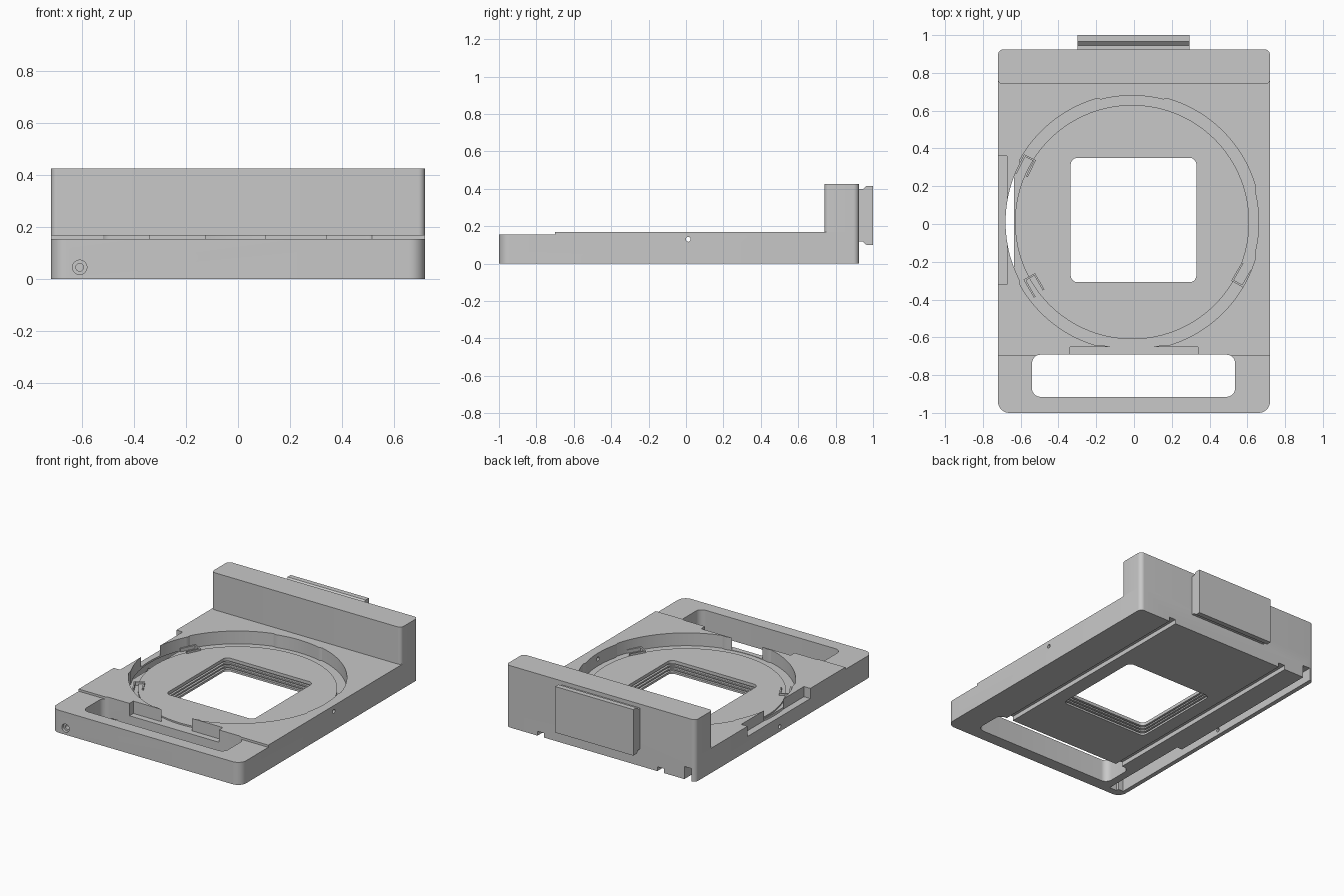
import bpy, bmesh
from math import sin, cos, pi, radians
from mathutils import Matrix, Vector

cube = bpy.data.objects.get("Cube")
if cube:
    bpy.data.objects.remove(cube, do_unlink=True)

grey = bpy.data.materials.new("matte_grey")
grey.use_nodes = True
tone = (0.58, 0.58, 0.58, 1)
grey.diffuse_color = tone
grey.node_tree.nodes["Principled BSDF"].inputs["Base Color"].default_value = tone


def prism(name, outline, low, high, axis="z"):
    """Extrude a 2D outline along z, or along x / y with (y, z) / (x, z) outlines."""
    place = {"z": lambda a, b, c: (a, b, c),
             "x": lambda a, b, c: (c, a, b),
             "y": lambda a, b, c: (a, c, b)}[axis]
    bm = bmesh.new()
    face = bm.faces.new([bm.verts.new(place(a, b, low)) for a, b in outline])
    moved = bmesh.ops.extrude_face_region(bm, geom=[face])["geom"]
    shift = Vector(place(0, 0, high - low))
    bmesh.ops.translate(bm, vec=shift, verts=[v for v in moved if isinstance(v, bmesh.types.BMVert)])
    bmesh.ops.recalc_face_normals(bm, faces=bm.faces)
    mesh = bpy.data.meshes.new(name)
    bm.to_mesh(mesh)
    bm.free()
    mesh.materials.append(grey)
    obj = bpy.data.objects.new(name, mesh)
    bpy.context.collection.objects.link(obj)
    return obj


def rounded(x0, x1, y0, y1, front, back=None, steps=8):
    """Rectangle outline with separate corner radii at the front and the back."""
    back = front if back is None else back
    corners = [(x1 - back, y1 - back, back, 0), (x0 + back, y1 - back, back, 1),
               (x0 + front, y0 + front, front, 2), (x1 - front, y0 + front, front, 3)]
    return [(cx + r * cos(pi / 2 * (q + i / steps)), cy + r * sin(pi / 2 * (q + i / steps)))
            for cx, cy, r, q in corners for i in range(steps + 1)]


def rect(x0, x1, y0, y1):
    return [(x0, y0), (x1, y0), (x1, y1), (x0, y1)]


def circle(cx, cy, r, n=24):
    return [(cx + r * cos(2 * pi * i / n), cy + r * sin(2 * pi * i / n)) for i in range(n)]


def window(grow=0):
    return rounded(-0.335 - grow, 0.33 + grow, -0.308 - grow, 0.35 + grow, 0.035 + grow)


def cut(target, outline, low, high, axis="z"):
    cutter = prism("cutter", outline, low, high, axis)
    cutter.hide_render = True
    mod = target.modifiers.new("cut", "BOOLEAN")
    mod.operation = "DIFFERENCE"
    mod.solver = "EXACT"
    mod.object = cutter
    bpy.context.view_layer.objects.active = target
    bpy.ops.object.modifier_apply(modifier=mod.name)
    bpy.data.objects.remove(cutter, do_unlink=True)


def smooth(obj):
    bpy.ops.object.select_all(action="DESELECT")
    obj.select_set(True)
    bpy.context.view_layer.objects.active = obj
    bpy.ops.object.shade_smooth_by_angle(angle=radians(30))


W, TOP, FLOOR, DISC = 0.72, 0.17, 0.082, 0.092
CX, CY = -0.01, 0.01

# Base plate with a lowered front strip and a finger slot
base = prism("base_plate", rounded(-W, W, -1, 0.925, 0.06, 0.03), 0, TOP)
cut(base, rect(-0.8, 0.8, -1.1, -0.7), 0.155, 0.3)
cut(base, rounded(-0.54, 0.535, -0.915, -0.692, 0.045), -0.1, 0.3)

# Round seat, slightly narrower at the four sides
seat = []
for i in range(240):
    a = 2 * pi * (i + 0.5) / 240
    off = abs((a + pi / 4) % (pi / 2) - pi / 4)
    r = 0.67 if off < radians(15) or cos(a) < -0.88 else 0.68
    seat.append((CX + r * cos(a), CY + r * sin(a)))
cut(base, seat, FLOOR, 0.3)

# Relief behind the finger slot and along the right side
cut(base, rect(-0.34, 0.34, -0.75, -0.65), 0.085, 0.3)
cut(base, rect(-0.8, -0.672, -0.32, 0.36), 0.1, 0.3)

# Square window with light-trap ridges
cut(base, window(), -0.1, 0.2)
for low in (0.014, 0.036, 0.058):
    cut(base, window(0.016), low, low + 0.012)

# Underside slide grooves, the deeper side channel and its cable branch
for x0, x1, y0, y1, depth in [(0.43, 0.48, -0.72, 1.1, 0.03), (-0.48, -0.43, -0.72, 1.1, 0.03),
                              (-0.69, -0.635, -0.93, 1.1, 0.087),
                              (-0.65, -0.595, -0.95, -0.28, 0.06)]:
    cut(base, rect(x0, x1, y0, y1), -0.1, depth)

# Small screw holes
cut(base, circle(-0.61, 0.045, 0.028), -1.1, -0.98, "y")
cut(base, circle(-0.61, 0.045, 0.015), -1.1, -0.92, "y")
cut(base, circle(0.012, 0.13, 0.013), 0.5, 0.8, "x")
cut(base, circle(0.012, 0.035, 0.013), -0.8, -0.66, "x")
smooth(base)

# Raised disc inside the seat
disc = prism("seat_disc", circle(CX, CY, 0.62, 120), FLOOR, DISC)
cut(disc, window(), 0, 0.2)
smooth(disc)

# Rear wall
smooth(prism("rear_wall", rounded(-W, W, 0.74, 0.925, 0.025, 0.03), TOP, 0.425))

# Flared mounting shoe on the back
half = [(0.92, 0.14), (0.945, 0.14), (0.965, 0.158), (1.0, 0.158)]
mid = 0.258
shoe = [(y, mid - h) for y, h in half] + [(y, mid + h) for y, h in reversed(half)]
prism("mounting_shoe", shoe, -0.3, 0.293, "x")

# Thin U-shaped spring clips standing in the seat
bent = [(0, 0), (0.11, 0), (0.11, 0.07), (0.01, 0.07),
        (0.01, 0.06), (0.1, 0.06), (0.1, 0.01), (0, 0.01)]
for i, (x, y, turn, side) in enumerate([(-0.63, 0.27, 64, -1), (-0.53, -0.39, 120, -1),
                                        (0.57, -0.205, 240, 1)]):
    clip = prism(f"spring_clip_{i + 1}", [(a, side * b) for a, b in bent], FLOOR - 0.004, 0.105)
    clip.data.transform(Matrix.Translation((x, y, 0)) @ Matrix.Rotation(radians(turn), 4, "Z"))
